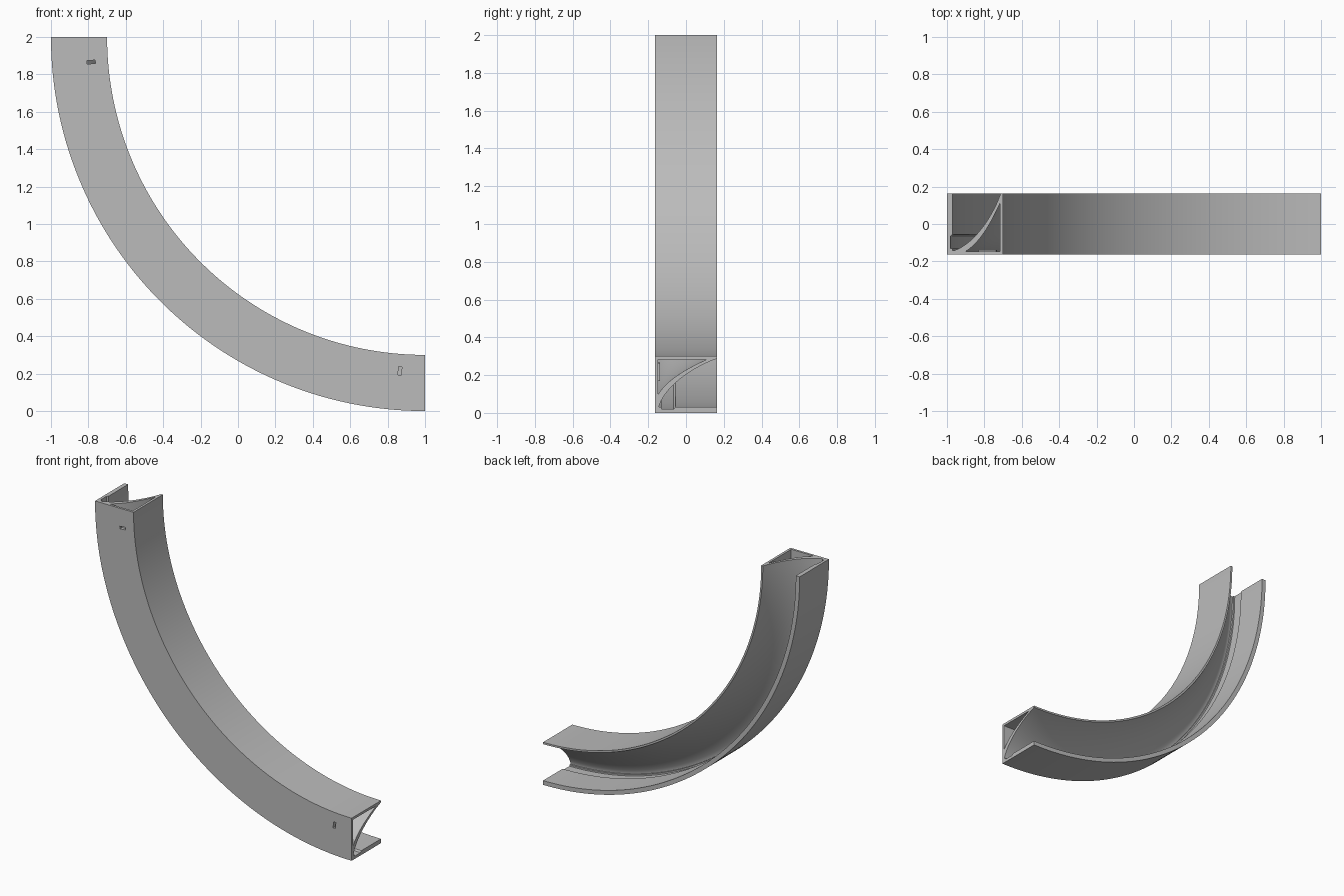
import bpy, bmesh, math
from mathutils import Matrix, Vector

if "Cube" in bpy.data.objects:
    bpy.data.objects.remove(bpy.data.objects["Cube"])

RADIUS, HALF, STEPS = 2.0, 0.163, 72

grey = bpy.data.materials.new("light_grey")
grey.use_nodes = True
grey.diffuse_color = (0.5, 0.5, 0.5, 1)
grey.node_tree.nodes["Principled BSDF"].inputs["Base Color"].default_value = (0.5, 0.5, 0.5, 1)


def arc_point(u, y, angle):
    """Point u inside the outer wall; angle 0 is the bottom end, 90 degrees the top end."""
    r = RADIUS - u
    return Vector((1 - r * math.sin(angle), y, 2 - r * math.cos(angle)))


def bezier(a, b, c, d, n=14):
    pts = [Vector(p) for p in (a, b, c, d)]
    for i in range(n + 1):
        t = i / n
        s = 1 - t
        yield tuple(pts[0] * s**3 + pts[1] * 3 * s*s*t + pts[2] * 3 * s*t*t + pts[3] * t**3)


def finish(bm, name):
    bmesh.ops.recalc_face_normals(bm, faces=bm.faces)
    mesh = bpy.data.meshes.new(name)
    bm.to_mesh(mesh)
    bm.free()
    mesh.materials.append(grey)
    obj = bpy.data.objects.new(name, mesh)
    bpy.context.collection.objects.link(obj)
    return obj


# Cross-section: outer wall with groove, front wall, inner wall and curved web
outline = [(0, -HALF), (0.3, -HALF), (0.3, HALF)]
outline += bezier((0.287, HALF), (0.24, 0.03), (0.14, -0.11), (0.036, -0.143))
outline += [(0.03, -0.143), (0.03, -0.13), (0.02, -0.13), (0.02, -0.065),
            (0.03, -0.055), (0.03, HALF), (0, HALF)]
# Hollow between the front wall, inner wall and web
cavity = [(0.283, -0.147)]
cavity += bezier((0.283, 0.11), (0.235, 0.005), (0.18, -0.095), (0.1, -0.147))

# Sweep both loops through a quarter turn and cap the ends
bm = bmesh.new()
caps = ([], [])
for loop in (outline, cavity):
    rings = [[bm.verts.new(arc_point(u, y, math.pi / 2 * i / STEPS)) for u, y in loop]
             for i in range(STEPS + 1)]
    n = len(loop)
    for low, high in zip(rings, rings[1:]):
        for k in range(n):
            m = (k + 1) % n
            bm.faces.new((low[k], low[m], high[m], high[k]))
    for cap, ring in zip(caps, (rings[0], rings[-1])):
        cap += [bm.edges.get((ring[k], ring[(k + 1) % n])) for k in range(n)]
for cap in caps:
    bmesh.ops.triangle_fill(bm, edges=cap, use_beauty=True)
channel = finish(bm, "curved_channel")


def block(name, u, y, angle, size):
    """Box with size given as tangential, depth and radial lengths."""
    bm = bmesh.new()
    mat = (Matrix.Translation(arc_point(u, y, angle))
           @ Matrix.Rotation(angle, 4, "Y") @ Matrix.Diagonal((*size, 1)))
    bmesh.ops.create_cube(bm, size=1, matrix=mat)
    return finish(bm, name)


def cut(target, cutter):
    mod = target.modifiers.new("slot", "BOOLEAN")
    mod.operation, mod.solver, mod.object = "DIFFERENCE", "EXACT", cutter


# Slot near each end, with a raised pad behind it
offset = math.radians(4.3)
for side, angle in (("lower", offset), ("upper", math.pi / 2 - offset)):
    pad = block(side + "_slot_pad", 0.2125, -0.1435, angle, (0.05, 0.011, 0.095))
    cutter = block(side + "_slot_cutter", 0.21, -0.15, angle, (0.018, 0.06, 0.044))
    cutter.hide_render = True
    cutter.hide_viewport = True
    cut(channel, cutter)
    cut(pad, cutter)

bpy.ops.object.select_all(action="DESELECT")
channel.select_set(True)
bpy.context.view_layer.objects.active = channel
bpy.ops.object.shade_smooth_by_angle(angle=math.radians(25))
